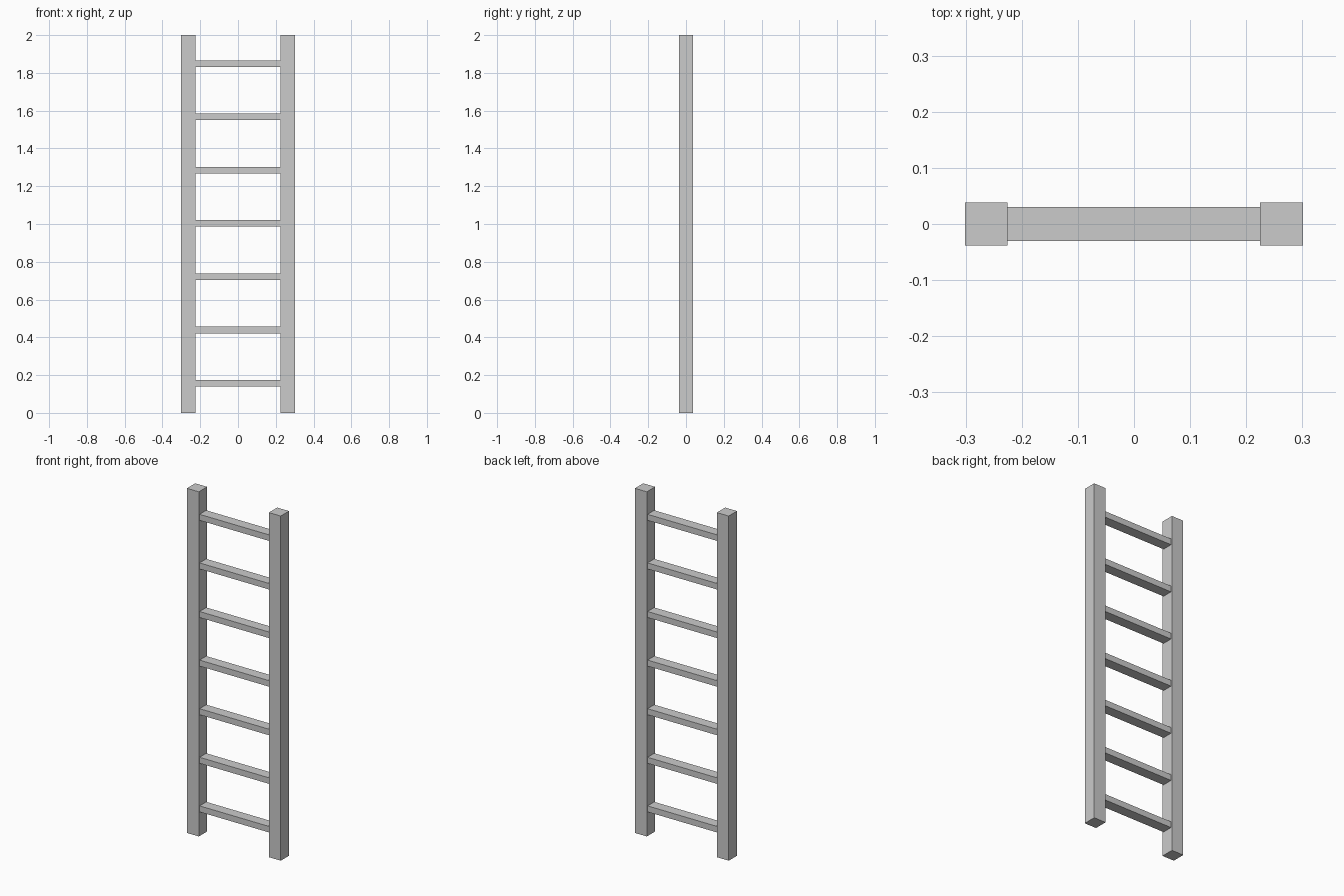
import bpy

if "Cube" in bpy.data.objects:
    bpy.data.objects.remove(bpy.data.objects["Cube"])

RAIL = 0.076          # square rail thickness
OUTER = 0.301         # half the ladder width
HEIGHT = 2.0
RUNGS = 7
FIRST, LAST = 0.157, 1.849


def box(name, center, size):
    bpy.ops.mesh.primitive_cube_add(size=1, location=center)
    ob = bpy.context.object
    ob.name = name
    ob.scale = size
    bpy.ops.object.transform_apply(location=False, rotation=False, scale=True)
    return ob


# Side rails
for side, name in ((-1, "left_rail"), (1, "right_rail")):
    box(name, (side * (OUTER - RAIL / 2), 0, HEIGHT / 2), (RAIL, RAIL, HEIGHT))

# Evenly spaced flat rungs between the rails
for i in range(RUNGS):
    z = FIRST + (LAST - FIRST) * i / (RUNGS - 1)
    box(f"rung_{i + 1}", (0, 0, z), (2 * (OUTER - RAIL), 0.061, 0.035))
